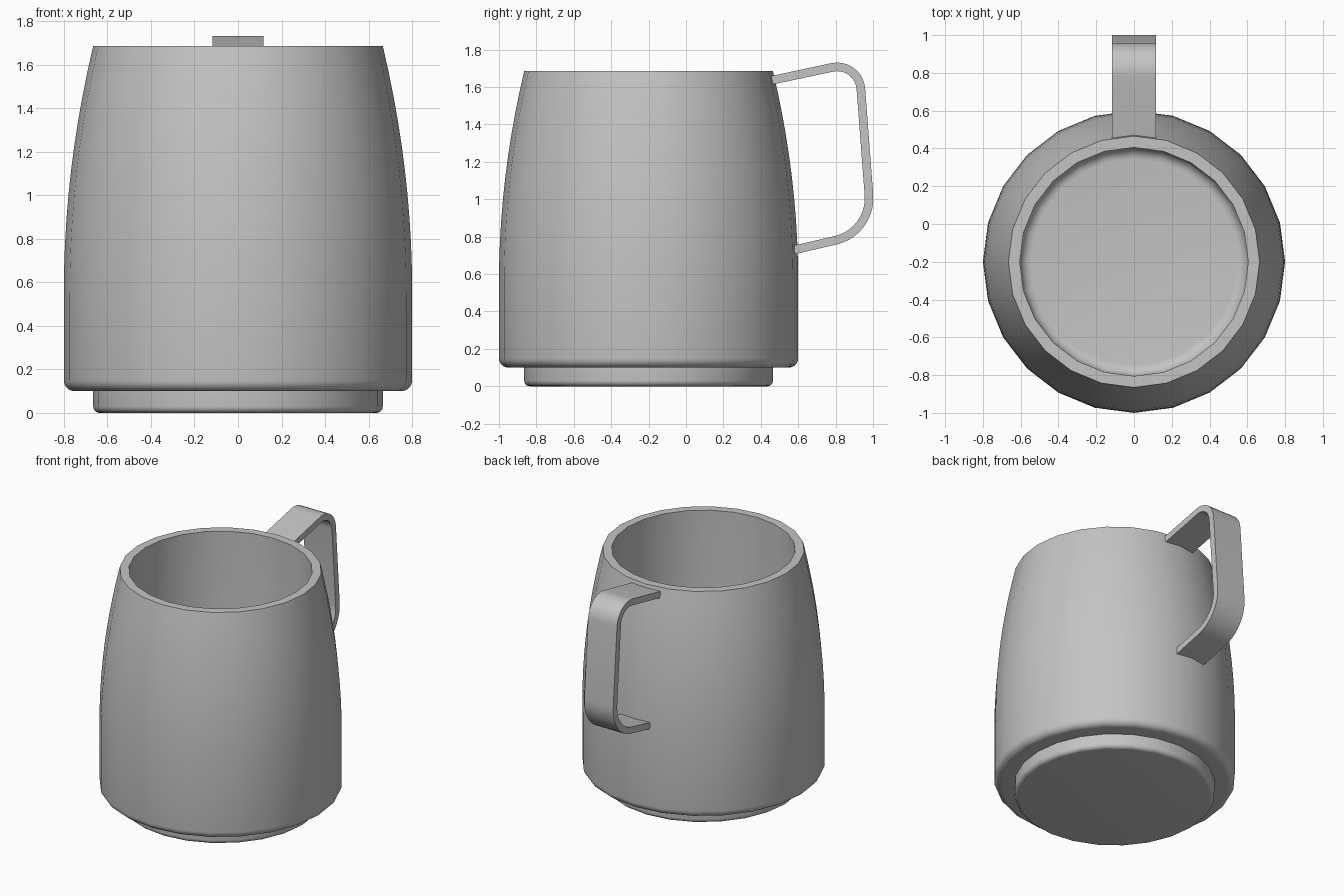
import bpy
import bmesh
import math
from mathutils import Vector, Matrix

cube = bpy.data.objects.get("Cube")
if cube:
    bpy.data.objects.remove(cube, do_unlink=True)

SIDES = 24
BODY_Y = -0.2

grey = bpy.data.materials.new("plain grey")
grey.use_nodes = True
grey.diffuse_color = (0.55, 0.55, 0.55, 1)
grey.node_tree.nodes["Principled BSDF"].inputs["Base Color"].default_value = grey.diffuse_color


def rounded(points, steps=6):
    """Turn (a, b, radius) corners into a 2D path with arc fillets."""
    path = []
    for i, (a, b, radius) in enumerate(points):
        p = Vector((a, b))
        if not radius:
            path.append(p)
            continue
        u = (Vector(points[i - 1][:2]) - p).normalized()
        v = (Vector(points[i + 1][:2]) - p).normalized()
        half = u.angle(v) / 2
        start = p + u * radius / math.tan(half)
        centre = p + (u + v).normalized() * radius / math.sin(half)
        arm = start - centre
        turn = math.pi - 2 * half
        if u.x * v.y - u.y * v.x > 0:
            turn = -turn
        for k in range(steps + 1):
            path.append(centre + Matrix.Rotation(turn * k / steps, 2) @ arm)
    return path


def finish(name, bm):
    bmesh.ops.recalc_face_normals(bm, faces=bm.faces)
    mesh = bpy.data.meshes.new(name)
    bm.to_mesh(mesh)
    bm.free()
    mesh.materials.append(grey)
    obj = bpy.data.objects.new(name, mesh)
    bpy.context.collection.objects.link(obj)
    bpy.ops.object.select_all(action="DESELECT")
    obj.select_set(True)
    bpy.context.view_layer.objects.active = obj
    bpy.ops.object.shade_smooth_by_angle(angle=math.radians(30))
    return obj


# Mug body: recessed foot, tapering outer shell and straight inner well
taper = [(0.8 - 0.135 * (k / 10) ** 2, 0.55 + 1.135 * k / 10, 0) for k in range(11)]
profile = rounded(
    [(0, 0, 0), (0.665, 0, 0.03), (0.665, 0.1, 0), (0.8, 0.1, 0.05)]
    + taper
    + [(0.605, 1.685, 0), (0.605, 0.06, 0.06), (0, 0.06, 0)])
bm = bmesh.new()
verts = [bm.verts.new((0, -r, z)) for r, z in profile]
edges = [bm.edges.new(pair) for pair in zip(verts, verts[1:])]
bmesh.ops.spin(bm, geom=verts + edges, cent=(0, 0, 0), axis=(0, 0, 1),
               angle=2 * math.pi, steps=SIDES)
bmesh.ops.remove_doubles(bm, verts=bm.verts, dist=0.0005)
bmesh.ops.translate(bm, verts=bm.verts, vec=(0, BODY_Y, 0))
finish("mug_body", bm)

# Handle: flat strap bent around two rounded corners
centreline = rounded([(0.435, 1.631, 0), (0.924, 1.735, 0.127),
                      (0.993, 0.825, 0.23), (0.56, 0.725, 0)], steps=10)
HALF_WIDTH, HALF_THICK = 0.116, 0.023
bm = bmesh.new()
rings = []
for i, p in enumerate(centreline):
    ahead = centreline[min(i + 1, len(centreline) - 1)]
    along = (ahead - centreline[max(i - 1, 0)]).normalized()
    side = Vector((-along.y, along.x)) * HALF_THICK
    rings.append([bm.verts.new((x, *(p + side * s))) for x, s in
                  ((-HALF_WIDTH, 1), (HALF_WIDTH, 1), (HALF_WIDTH, -1), (-HALF_WIDTH, -1))])
for a, b in zip(rings, rings[1:]):
    for k in range(4):
        n = (k + 1) % 4
        bm.faces.new((a[k], a[n], b[n], b[k]))
bm.faces.new(rings[0])
bm.faces.new(rings[-1])
finish("handle", bm)
